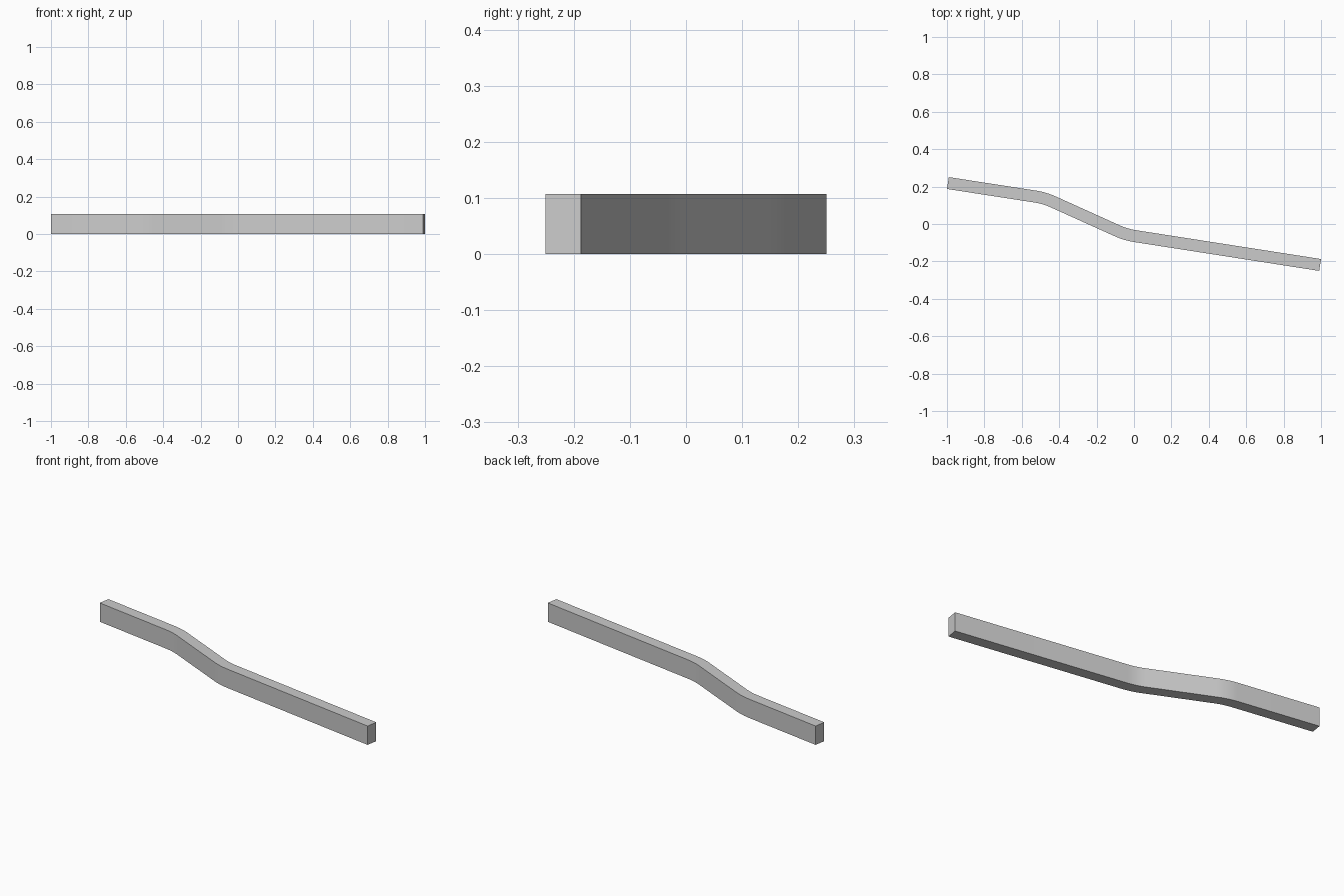
import bpy, bmesh, math
from mathutils import Vector

if "Cube" in bpy.data.objects:
    bpy.data.objects.remove(bpy.data.objects["Cube"])

WIDTH, HEIGHT = 0.064, 0.107
RADIUS, STEPS = 0.38, 8

# Centreline corners of the joggled bar, seen from above
corners = [Vector(p) for p in ((-0.995, 0.219), (-0.478, 0.139),
                               (-0.044, -0.057), (0.995, -0.219))]


def fillet(a, b, c):
    """Arc points and directions rounding the corner b."""
    d0, d1 = (b - a).normalized(), (c - b).normalized()
    a0, a1 = math.atan2(d0.y, d0.x), math.atan2(d1.y, d1.x)
    turn = a1 - a0
    side = math.copysign(1, turn)
    start = b - d0 * RADIUS * math.tan(abs(turn) / 2)
    centre = start + Vector((-d0.y, d0.x)) * RADIUS * side
    out = []
    for i in range(STEPS + 1):
        t = a0 + turn * i / STEPS
        n = Vector((-math.sin(t), math.cos(t)))
        out.append((centre - n * RADIUS * side, n))
    return out


def end_normal(a, b):
    d = (b - a).normalized()
    return Vector((-d.y, d.x))


# Centreline stations with side normals
path = [(corners[0], end_normal(corners[0], corners[1]))]
for i in (1, 2):
    path += fillet(*corners[i - 1:i + 2])
path.append((corners[3], end_normal(corners[2], corners[3])))

# Rectangular section swept along the path
bm = bmesh.new()
left = [p + n * WIDTH / 2 for p, n in path]
right = [p - n * WIDTH / 2 for p, n in path]
outline = [bm.verts.new((p.x, p.y, 0)) for p in right + left[::-1]]
base = bm.faces.new(outline)
ext = bmesh.ops.extrude_face_region(bm, geom=[base], use_keep_orig=True)
bmesh.ops.translate(bm, vec=(0, 0, HEIGHT),
                    verts=[v for v in ext["geom"] if isinstance(v, bmesh.types.BMVert)])
bmesh.ops.recalc_face_normals(bm, faces=bm.faces[:])

mesh = bpy.data.meshes.new("bent_bar")
bm.to_mesh(mesh)
bm.free()
bar = bpy.data.objects.new("bent_bar", mesh)
bpy.context.collection.objects.link(bar)
bpy.context.view_layer.objects.active = bar
bar.select_set(True)
bpy.ops.object.shade_smooth_by_angle(angle=math.radians(30))
